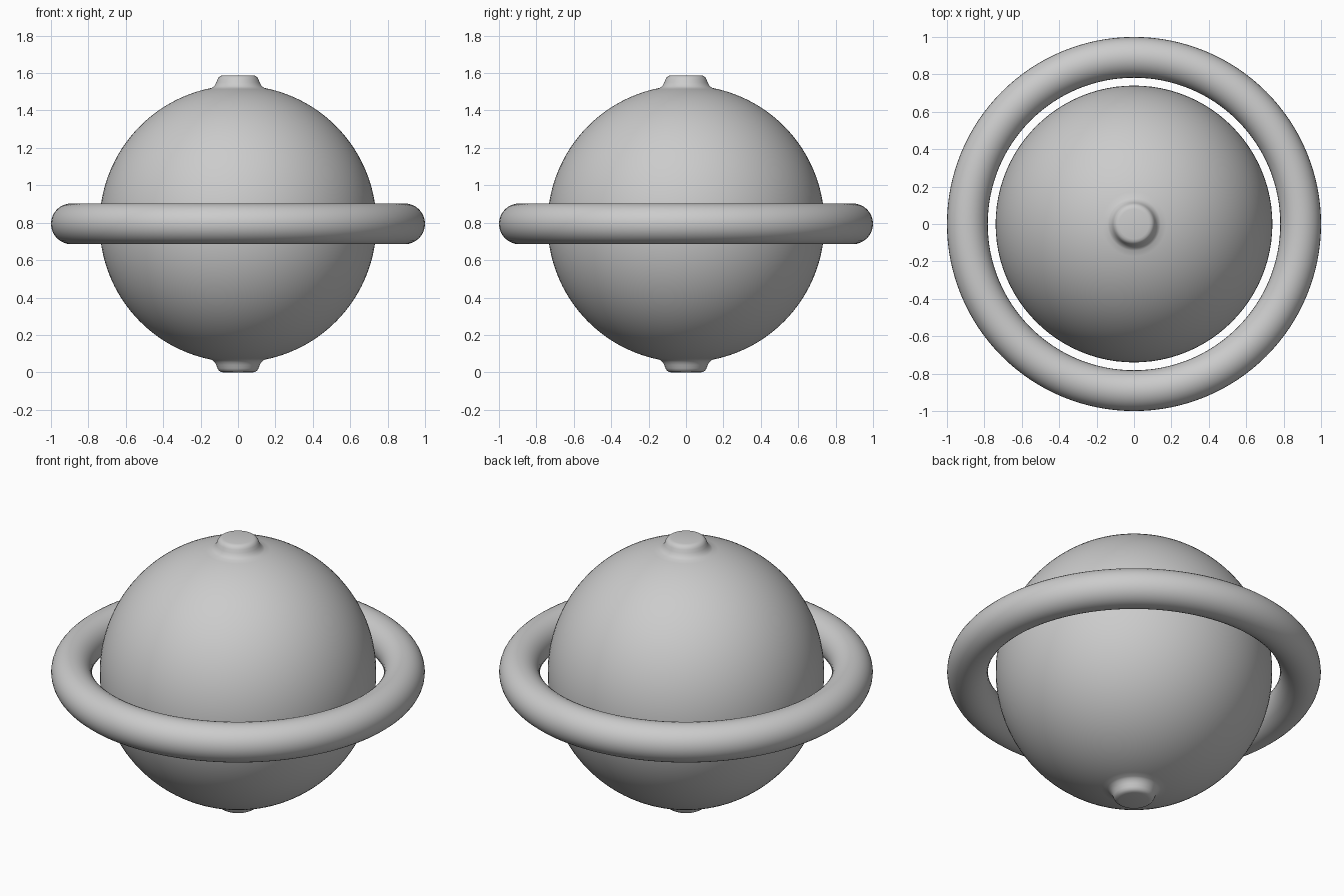
import bpy
import bmesh
from math import pi, sin, cos, asin

cube = bpy.data.objects.get("Cube")
if cube:
    bpy.data.objects.remove(cube, do_unlink=True)

CENTRE = 0.794
RADIUS = 0.74

grey = bpy.data.materials.new("plain grey")
grey.use_nodes = True
colour = (0.6, 0.6, 0.6, 1)
grey.diffuse_color = colour
grey.node_tree.nodes["Principled BSDF"].inputs["Base Color"].default_value = colour


def finish(obj, name):
    obj.name = obj.data.name = name
    obj.location.z = CENTRE
    obj.data.materials.append(grey)
    bpy.ops.object.select_all(action="DESELECT")
    obj.select_set(True)
    bpy.context.view_layer.objects.active = obj
    bpy.ops.object.shade_smooth_by_angle(angle=pi / 3)


def lathe(profile, name, steps=96):
    """Spin an (r, z) profile around the z axis."""
    bm = bmesh.new()
    verts = [bm.verts.new((r, 0, z)) for r, z in profile]
    edges = [bm.edges.new(pair) for pair in zip(verts, verts[1:])]
    bmesh.ops.spin(bm, geom=verts + edges, axis=(0, 0, 1), cent=(0, 0, 0),
                   angle=2 * pi, steps=steps, use_merge=True)
    bmesh.ops.remove_doubles(bm, verts=bm.verts, dist=1e-5)
    bmesh.ops.recalc_face_normals(bm, faces=bm.faces)
    mesh = bpy.data.meshes.new(name)
    bm.to_mesh(mesh)
    bm.free()
    obj = bpy.data.objects.new(name, mesh)
    bpy.context.collection.objects.link(obj)
    finish(obj, name)


# Round body with a soft-edged knob blended into each pole
knob = [(0, 0.794), (0.08, 0.794), (0.093, 0.791), (0.103, 0.784),
        (0.110, 0.772), (0.116, 0.755), (0.124, 0.741), (0.133, 0.732)]
start = asin(0.142 / RADIUS)
arc = [start + (pi / 2 - start) * i / 32 for i in range(33)]
upper = knob + [(RADIUS * sin(a), RADIUS * cos(a)) for a in arc]
lower = [(r, -z) for r, z in reversed(upper[:-1])]
lathe(upper + lower, "round_body")

# Free-floating ring around the middle
bpy.ops.mesh.primitive_torus_add(major_radius=0.891, minor_radius=0.109,
                                 major_segments=128, minor_segments=32)
finish(bpy.context.object, "ring")
